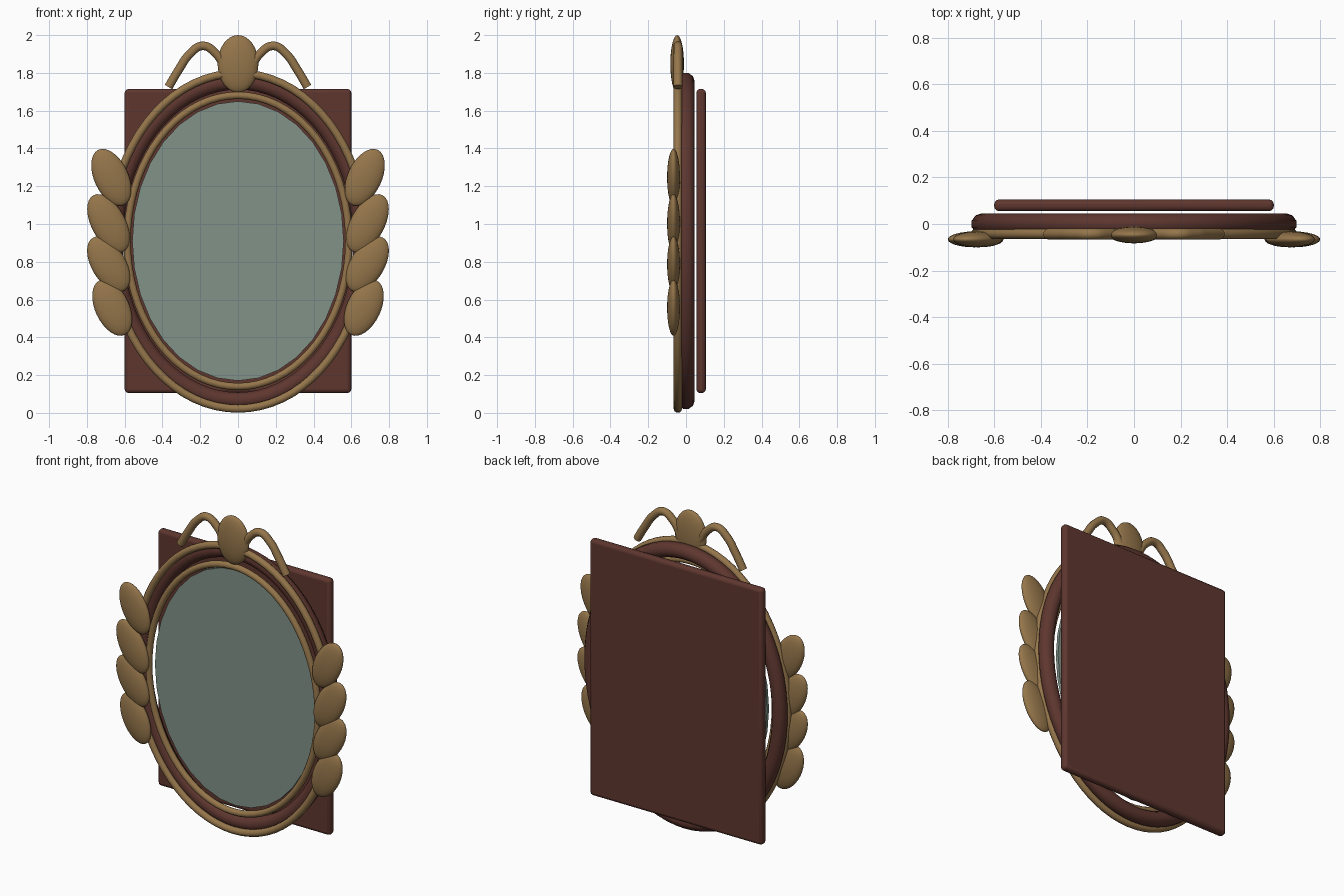
import bpy
import math
from mathutils import Matrix

cube = bpy.data.objects.get("Cube")
if cube:
    bpy.data.objects.remove(cube, do_unlink=True)

CENTRE_Z = 0.91


def material(name, r, g, b):
    mat = bpy.data.materials.new(name)
    mat.use_nodes = True
    mat.diffuse_color = (r, g, b, 1)
    mat.node_tree.nodes["Principled BSDF"].inputs["Base Color"].default_value = (r, g, b, 1)
    return mat


gold = material("antique gold", 0.30, 0.18, 0.07)
wood = material("dark red wood", 0.112, 0.037, 0.028)
glass = material("grey green glass", 0.22, 0.29, 0.25)


def finish(obj, name, mat, angle=40):
    obj.name = name
    obj.data.materials.clear()
    obj.data.materials.append(mat)
    bpy.ops.object.select_all(action="DESELECT")
    obj.select_set(True)
    bpy.context.view_layer.objects.active = obj
    bpy.ops.object.shade_smooth_by_angle(angle=math.radians(angle))
    return obj


def tube(name, points, radius, mat, kind="POLY", closed=False, sides=3):
    """Sweep a round section along a path and turn it into a mesh."""
    curve = bpy.data.curves.new(name, "CURVE")
    curve.dimensions = "3D"
    curve.bevel_depth = radius
    curve.bevel_resolution = sides
    curve.use_fill_caps = not closed
    spline = curve.splines.new(kind)
    if kind == "BEZIER":
        spline.bezier_points.add(len(points) - 1)
        for knot, p in zip(spline.bezier_points, points):
            knot.co = p
            knot.handle_left_type = knot.handle_right_type = "AUTO"
    else:
        spline.points.add(len(points) - 1)
        for knot, p in zip(spline.points, points):
            knot.co = (*p, 1)
    spline.use_cyclic_u = closed
    obj = bpy.data.objects.new(name, curve)
    bpy.context.collection.objects.link(obj)
    bpy.ops.object.select_all(action="DESELECT")
    obj.select_set(True)
    bpy.context.view_layer.objects.active = obj
    bpy.ops.object.convert(target="MESH")
    return finish(bpy.context.object, name, mat, 50)


def oval(rx, rz, y, count=72):
    turns = [2 * math.pi * i / count for i in range(count)]
    return [(rx * math.cos(t), y, CENTRE_Z + rz * math.sin(t)) for t in turns]


def ellipsoid(name, centre, radii, mat, tilt=0):
    bpy.ops.mesh.primitive_uv_sphere_add(segments=32, ring_count=16, radius=1)
    obj = bpy.context.object
    obj.data.transform(Matrix.Translation(centre) @ Matrix.Rotation(tilt, 4, "Y")
                       @ Matrix.Diagonal((*radii, 1)))
    return finish(obj, name, mat, 60)


# Backing board with softened edges
bpy.ops.mesh.primitive_cube_add(size=1)
board = bpy.context.object
board.data.transform(Matrix.Translation((0, 0.08, CENTRE_Z))
                     @ Matrix.Diagonal((1.2, 0.05, 1.61, 1)))
bevel = board.modifiers.new("soft edges", "BEVEL")
bevel.width = 0.02
bevel.segments = 3
finish(board, "backing_board", wood)

# Oval frame and its two gold trims
tube("wood_frame", oval(0.653, 0.845, 0), 0.046, wood, closed=True)
tube("outer_trim", oval(0.68, 0.888, -0.043), 0.022, gold, closed=True)
tube("inner_trim", oval(0.587, 0.771, -0.045), 0.02, gold, closed=True)

# Mirror glass
bpy.ops.mesh.primitive_cylinder_add(vertices=32, radius=1, depth=1)
mirror = bpy.context.object
mirror.data.transform(Matrix.Translation((0, -0.015, CENTRE_Z))
                      @ Matrix.Diagonal((0.56, 0.02, 0.74, 1))
                      @ Matrix.Rotation(math.pi / 2, 4, "X"))
finish(mirror, "mirror_glass", glass, 30)

# Crest medallion
ellipsoid("crest_medallion", (0, -0.047, 1.848), (0.108, 0.036, 0.152), gold)

# Leaves and crest scrolls on both sides
leaves = [(0.671, 1.247, 0.161, 25), (0.686, 1.003, 0.169, 28),
          (0.685, 0.787, 0.163, 31), (0.666, 0.557, 0.159, 25)]
scroll = [(0.07, 1.83), (0.115, 1.9), (0.187, 1.943), (0.255, 1.9), (0.315, 1.815), (0.368, 1.725)]
for side, label in ((1, "left"), (-1, "right")):
    for i, (x, z, length, tilt) in enumerate(leaves, 1):
        ellipsoid(f"{label}_leaf_{i}", (side * x, -0.066, z), (0.09, 0.034, length),
                  gold, side * math.radians(tilt))
    tube(f"{label}_crest_scroll", [(side * x, -0.043, z) for x, z in scroll],
         0.024, gold, kind="BEZIER")
